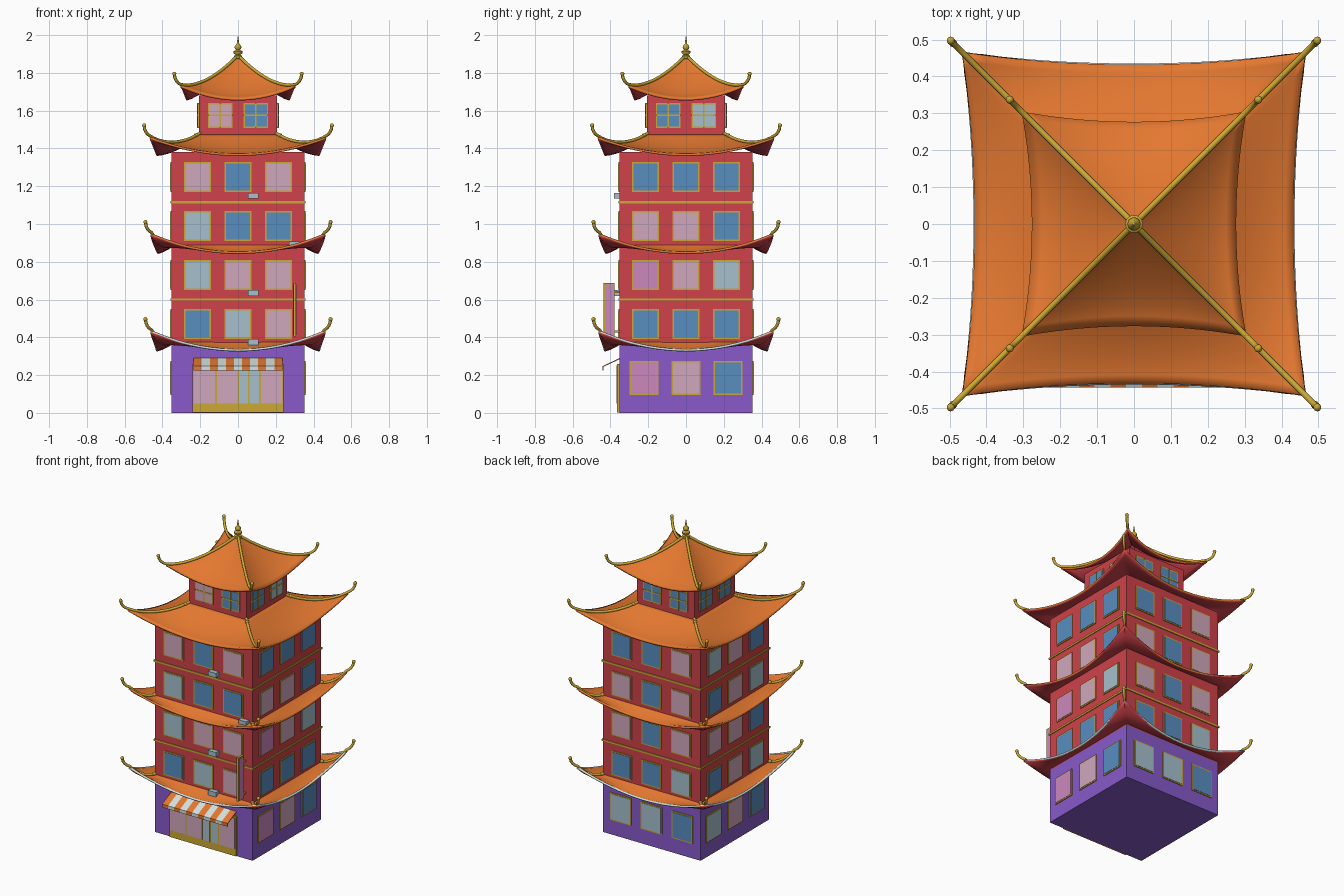
import bpy, bmesh, math
from mathutils import Matrix, Vector

if "Cube" in bpy.data.objects:
    bpy.data.objects.remove(bpy.data.objects["Cube"])


def lin(c):
    c /= 255
    return c / 12.92 if c <= 0.04045 else ((c + 0.055) / 1.055) ** 2.4


MATS = {}
for name, rgb in {
    "red": (207, 66, 74), "purple": (136, 90, 202), "orange": (228, 120, 48),
    "gold": (203, 168, 52), "blue": (88, 142, 192), "pink": (208, 168, 188),
    "pale_blue": (166, 192, 206), "magenta": (204, 136, 190), "white": (212, 226, 226),
}.items():
    MATS[name] = bpy.data.materials.new(name)
    MATS[name].diffuse_color = (*[lin(c) for c in rgb], 1)
NAMES = list(MATS)


def finish(name, bm, mats):
    me = bpy.data.meshes.new(name)
    bm.to_mesh(me)
    bm.free()
    for m in mats:
        me.materials.append(MATS[m])
    ob = bpy.data.objects.new(name, me)
    bpy.context.collection.objects.link(ob)
    return ob


def smooth(ob, angle=35):
    bpy.ops.object.select_all(action="DESELECT")
    ob.select_set(True)
    bpy.context.view_layer.objects.active = ob
    bpy.ops.object.shade_smooth_by_angle(angle=math.radians(angle))


def box(bm, lo, hi, mat, side=0, local=Matrix()):
    """Box between two corners, turned to wall 0 front, 1 right, 2 back, 3 left."""
    size = [h - l for l, h in zip(lo, hi)]
    mid = [(h + l) / 2 for l, h in zip(lo, hi)]
    mtx = Matrix.Rotation(side * math.pi / 2, 4, "Z") @ Matrix.Translation(mid) @ local @ Matrix.Diagonal((*size, 1))
    for v in bmesh.ops.create_cube(bm, size=1, matrix=mtx)["verts"]:
        for f in v.link_faces:
            f.material_index = NAMES.index(mat)


def block(name, half, z0, z1, mat):
    bm = bmesh.new()
    box(bm, (-half, -half, z0), (half, half, z1), mat)
    return finish(name, bm, NAMES)


W = 0.352   # half width of the main tower
T = 0.207   # half width of the top storey

# Walls and belts
block("ground_floor", W, 0, 0.355, "purple")
block("tower_walls", W, 0.355, 1.38, "red")
block("top_storey", T, 1.42, 1.68, "red")
for i, z in enumerate((0.60, 1.115)):
    block(f"belt_{i}", W + 0.005, z - 0.006, z + 0.006, "gold")


# Curved roofs
def roof_point(r, u, v):
    a, zi, c, m, z0, rise, p = r
    half = a + (c - a) * v
    y = a + (m + (c - m) * u * u - a) * v
    z = zi + (z0 - zi) * (1 - (1 - v) ** p) + rise * u * u * v * v
    return Vector((u * half, -y, z))


def tube(name, pts, radius, mat, cyclic=False):
    cu = bpy.data.curves.new(name, "CURVE")
    cu.dimensions = "3D"
    cu.bevel_depth = radius
    cu.bevel_resolution = 2
    cu.use_fill_caps = True
    sp = cu.splines.new("POLY")
    sp.points.add(len(pts) - 1)
    for q, co in zip(sp.points, pts):
        q.co = (*co, 1)
    sp.use_cyclic_u = cyclic
    cu.materials.append(MATS[mat])
    ob = bpy.data.objects.new(name, cu)
    bpy.context.collection.objects.link(ob)


def ball(bm, co, r):
    bmesh.ops.create_uvsphere(bm, u_segments=10, v_segments=6, radius=r, matrix=Matrix.Translation(co))


def roof(name, r):
    nu, nv = 20, 10
    bm = bmesh.new()
    tips = bmesh.new()
    for k in range(4):
        rot = Matrix.Rotation(k * math.pi / 2, 3, "Z")
        g = [[bm.verts.new(rot @ roof_point(r, 2 * i / nu - 1, j / nv)) for j in range(nv + 1)] for i in range(nu + 1)]
        for i in range(nu):
            for j in range(nv):
                bm.faces.new((g[i][j], g[i][j + 1], g[i + 1][j + 1], g[i + 1][j]))
        # Hip ridge ending in an upturned horn
        hip = [roof_point(r, 1, j / 12) + Vector((0, 0, 0.004)) for j in range(13)]
        end = hip[-1]
        for d, h in ((0.012, 0.008), (0.022, 0.02), (0.029, 0.036), (0.032, 0.056)):
            hip.append(end + Vector((d, -d, h)))
        hip = [rot @ q for q in hip]
        tube(f"{name}_ridge_{k}", hip, 0.0085, "gold")
        ball(tips, hip[-1], 0.011)
        if r[0] > 0:
            ball(tips, hip[1], 0.012)
    bmesh.ops.remove_doubles(bm, verts=bm.verts, dist=1e-4)
    ob = finish(name, bm, ("orange", "red"))
    sol = ob.modifiers.new("thickness", "SOLIDIFY")
    sol.thickness = 0.012
    sol.offset = -1
    sol.material_offset = 1
    smooth(ob)
    smooth(finish(name + "_ridge_ends", tips, ("gold",)), 60)


# inner half, inner z, corner half, mid-edge half, mid-edge z, corner rise, curve power
LOW = (0.345, 0.378, 0.458, 0.428, 0.338, 0.098, 1.3)
roof("lower_roof", LOW)
roof("middle_roof", (0.345, 0.893, 0.458, 0.428, 0.853, 0.098, 1.3))
roof("upper_roof", (0.2, 1.478, 0.465, 0.432, 1.372, 0.09, 1.6))
roof("top_roof", (0.0, 1.89, 0.305, 0.277, 1.665, 0.07, 1.4))

# Pale trim along the lowest eave
trim = []
for k in range(4):
    rot = Matrix.Rotation(k * math.pi / 2, 3, "Z")
    trim += [rot @ (roof_point(LOW, i / 10 - 1, 1) + Vector((0, 0, -0.006))) for i in range(20)]
tube("eave_trim", trim, 0.007, "white", True)

# Finial turned on the roof peak
bm = bmesh.new()
prof = [(0.0, 1.87), (0.022, 1.875), (0.022, 1.89), (0.013, 1.895), (0.024, 1.905), (0.024, 1.914),
        (0.011, 1.922), (0.018, 1.932), (0.017, 1.942), (0.007, 1.952), (0.004, 1.975), (0.0, 2.0)]
vs = [bm.verts.new((x, 0, z)) for x, z in prof]
es = [bm.edges.new(e) for e in zip(vs, vs[1:])]
bmesh.ops.spin(bm, geom=vs + es, cent=(0, 0, 0), axis=(0, 0, 1), angle=2 * math.pi, steps=14)
bmesh.ops.remove_doubles(bm, verts=bm.verts, dist=1e-4)
bmesh.ops.recalc_face_normals(bm, faces=bm.faces)
smooth(finish("finial", bm, ("gold",)), 50)

# Windows: one letter per pane, rows split by spaces, from ground floor upwards
KEY = {"b": "blue", "p": "pink", "l": "pale_blue", "m": "magenta"}
ROWS = ["--- blp lpp lbb pbp pb", "mpb bbb mpl ppb bbb bl", "llb bbl pbp pbp bbp bb", "lpb bpl ppb bpl lpb bb"]
frames, panes = bmesh.new(), bmesh.new()


def window(side, x, z, w, h, wall, mat, cross=False):
    def plate(bm, cx, cz, pw, ph, d, m):
        box(bm, (cx - pw / 2, -wall - d, cz - ph / 2), (cx + pw / 2, -wall + 0.002, cz + ph / 2), m, side)
    plate(frames, x, z, w, h, 0.005, "gold")
    plate(panes, x, z, w - 0.015, h - 0.015, 0.007, mat)
    if cross:
        plate(frames, x, z, 0.008, h, 0.009, "gold")
        plate(frames, x, z, w, 0.008, 0.009, "gold")


for side, rows in enumerate(ROWS):
    for floor, row in enumerate(rows.split()):
        for i, ch in enumerate(row):
            if ch == "-":
                continue
            if floor == 5:
                window(side, -0.095 + 0.19 * i, 1.575, 0.13, 0.132, T, KEY[ch], True)
            elif floor == 0:
                window(side, 0.222 * (i - 1), 0.185, 0.152, 0.178, W, KEY[ch])
            else:
                window(side, 0.214 * (i - 1), 0.212 + 0.26 * floor if floor < 1 else 0.47 + 0.2595 * (floor - 1),
                       0.142, 0.158, W, KEY[ch])
finish("window_frames", frames, NAMES)
finish("window_panes", panes, NAMES)

# Shop front with glass panels
bm = bmesh.new()
box(bm, (-0.24, -W - 0.012, 0.003), (0.24, -W, 0.26), "gold")
for x0, x1, m in ((-0.232, -0.122, "pink"), (-0.112, -0.002, "pink"), (0.006, 0.054, "pale_blue"),
                  (0.062, 0.112, "pale_blue"), (0.122, 0.232, "pink")):
    box(bm, (x0, -W - 0.016, 0.05), (x1, -W - 0.008, 0.25), m)
finish("shop_front", bm, NAMES)

# Striped awning with a short valance
bm = bmesh.new()
n, half = 11, 0.235
for i in range(n):
    x0, x1 = (-half + 2 * half * (i + d) / n for d in (0, 1))
    m = "white" if i % 2 else "orange"
    prev = None
    for y, z in ((-W, 0.29), (-0.443, 0.247), (-0.443, 0.225)):
        row = [bm.verts.new((x, y, z)) for x in (x0, x1)]
        if prev:
            bm.faces.new((prev[0], row[0], row[1], prev[1])).material_index = NAMES.index(m)
        prev = row
ob = finish("awning", bm, NAMES)
ob.modifiers.new("thickness", "SOLIDIFY").thickness = 0.006

# Hanging sign standing out from the front wall
bm = bmesh.new()
box(bm, (0.294, -0.437, 0.405), (0.308, -0.379, 0.688), "gold")
box(bm, (0.291, -0.429, 0.413), (0.311, -0.387, 0.680), "magenta")
for z in (0.43, 0.64):
    box(bm, (0.297, -0.385, z - 0.005), (0.305, -W, z + 0.005), "gold")
finish("hanging_sign", bm, NAMES)

# Air conditioning units on the front wall
bm = bmesh.new()
for x, z in ((0.08, 1.15), (0.08, 0.635), (0.08, 0.375), (0.298, 0.893)):
    box(bm, (x - 0.028, -W - 0.03, z - 0.015), (x + 0.028, -W, z + 0.015), "pale_blue")
finish("cooling_units", bm, NAMES)

for m in bpy.data.materials:
    if m.users and not m.is_grease_pencil:
        m.use_nodes = True
        m.node_tree.nodes["Principled BSDF"].inputs["Base Color"].default_value = m.diffuse_color
